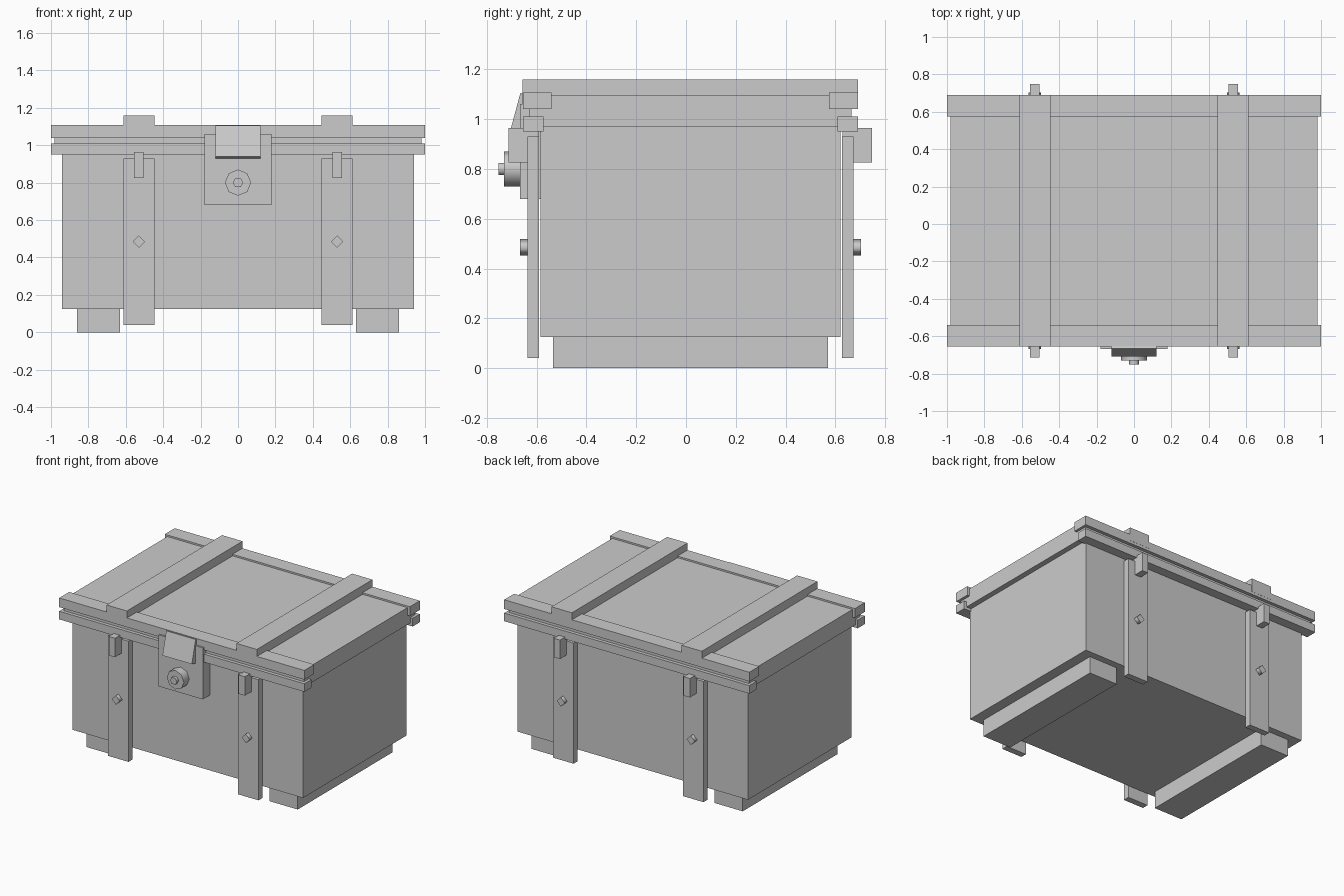
import bpy, bmesh
from math import radians, pi
from mathutils import Matrix

if "Cube" in bpy.data.objects:
    bpy.data.objects.remove(bpy.data.objects["Cube"])

YC = 0.0175  # chest is symmetric front to back about this line


def box(name, x0, x1, y0, y1, z0, z1):
    bm = bmesh.new()
    bmesh.ops.create_cube(bm, size=1)
    for v in bm.verts:
        v.co = ((x0 + x1) / 2 + v.co.x * (x1 - x0),
                (y0 + y1) / 2 + v.co.y * (y1 - y0),
                (z0 + z1) / 2 + v.co.z * (z1 - z0))
    return finish(name, bm)


def finish(name, bm):
    bmesh.ops.recalc_face_normals(bm, faces=bm.faces)
    me = bpy.data.meshes.new(name)
    bm.to_mesh(me)
    bm.free()
    ob = bpy.data.objects.new(name, me)
    bpy.context.collection.objects.link(ob)
    return ob


def stud(name, x, z, r, sides, y0, y1):
    """Prism along y with a corner pointing up and smooth sides."""
    bm = bmesh.new()
    bmesh.ops.create_cone(bm, cap_ends=True, segments=sides, radius1=r,
                          radius2=r, depth=abs(y1 - y0))
    if sides == 6:  # place a corner at the top
        bmesh.ops.rotate(bm, verts=bm.verts, matrix=Matrix.Rotation(pi / 6, 3, 'Z'))
    bmesh.ops.rotate(bm, verts=bm.verts, matrix=Matrix.Rotation(pi / 2, 3, 'X'))
    bmesh.ops.translate(bm, verts=bm.verts, vec=(x, (y0 + y1) / 2, z))
    for f in bm.faces:
        f.smooth = abs(f.normal.y) < 0.9
    for e in bm.edges:  # keep the cap rims crisp
        e.smooth = all(f.smooth for f in e.link_faces)
    return finish(name, bm)


def ends(s, a, b):
    """Depth range measured outward from the centre line, s = -1 front, 1 back."""
    return sorted((YC + s * a, YC + s * b))


# Body and lid panel
box("body", -0.94, 0.94, -0.585, 0.62, 0.125, 0.97)
box("lid_panel", -0.98, 0.98, -0.63, 0.665, 0.97, 1.096)

for s, end in ((-1, "front"), (1, "back")):
    # Long bars along the lid and the rim
    box(end + "_lid_bar", -1, 1, *ends(s, 0.5575, 0.6725), 1.04, 1.108)
    box(end + "_rim_bar", -1, 1, *ends(s, 0.59, 0.6725), 0.95, 1.01)
    for x, side in ((-0.53, "left"), (0.53, "right")):
        tag = f"{side}_{end}_"
        # Upright strap, its tab and its bolt
        box(tag + "strap", x - 0.083, x + 0.083, *ends(s, 0.608, 0.6545), 0.04, 0.93)
        box(tag + "tab", x - 0.025, x + 0.025, *ends(s, 0.61, 0.73), 0.825, 0.965)
        stud(tag + "bolt", x, 0.485, 0.033, 4, *ends(s, 0.64, 0.6845))

for s, side in ((-1, "left"), (1, "right")):
    # Lid strap and foot runner
    box(side + "_lid_strap", s * 0.53 - 0.083, s * 0.53 + 0.083,
        YC - 0.6735, YC + 0.6735, 1.06, 1.16)
    box(side + "_foot", *sorted((s * 0.63, s * 0.862)), -0.535, 0.57, 0, 0.125)

# Latch plate, lock barrel and its pin
box("latch_plate", -0.18, 0.18, -0.667, -0.585, 0.68, 1.06)
stud("lock_barrel", 0, 0.8, 0.07, 8, -0.73, -0.65)
stud("lock_pin", 0, 0.8, 0.028, 6, -0.752, -0.72)

# Slanted hasp hanging from the lid
hasp = box("hasp", -0.12, 0.12, 0, 0.057, -0.171, 0)
hasp.data.transform(Matrix.Translation((0, -0.665, 1.105)) @ Matrix.Rotation(radians(-15), 4, 'X'))
